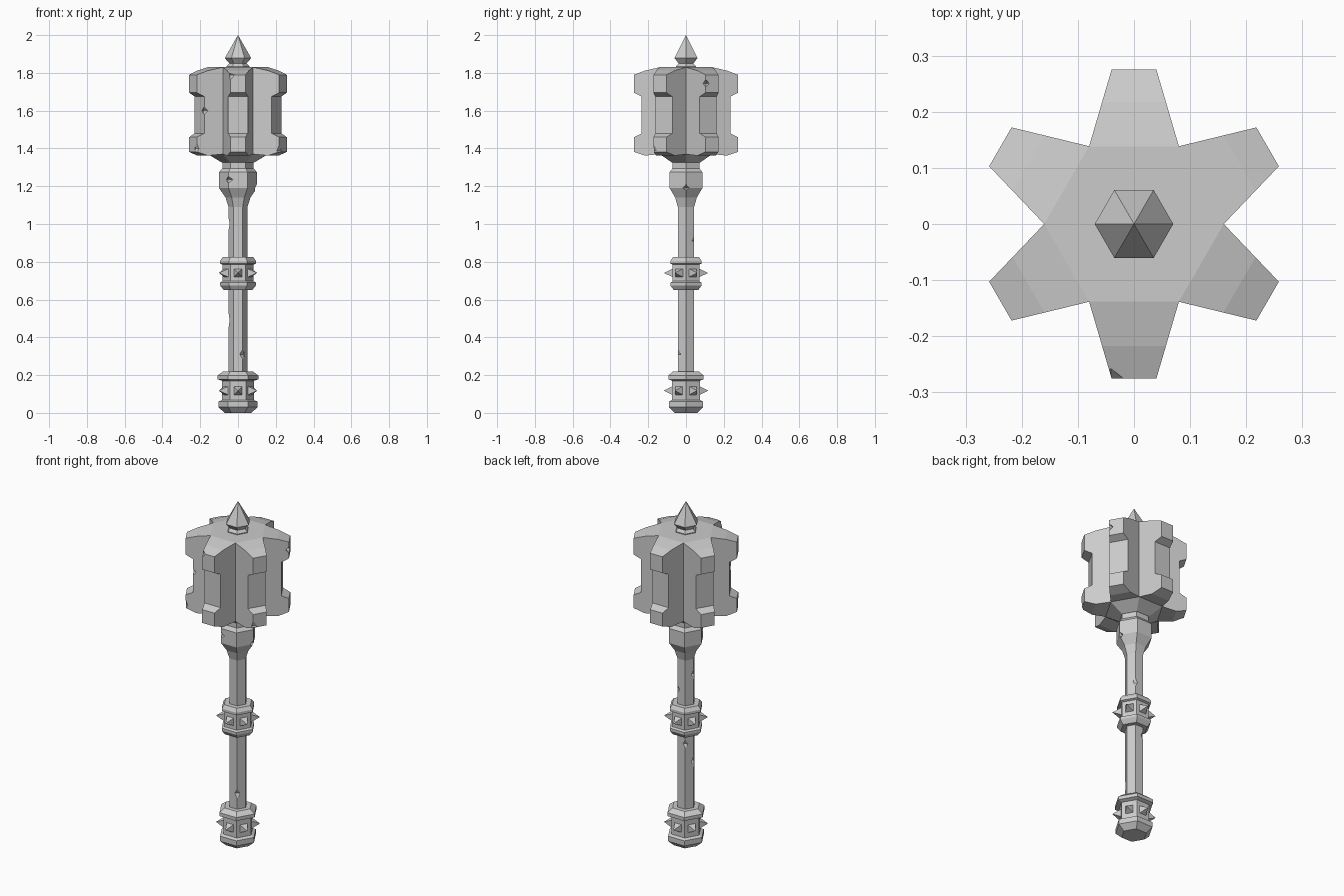
import bpy, bmesh
from math import cos, sin, pi, radians
from mathutils import Matrix, Vector

if "Cube" in bpy.data.objects:
    bpy.data.objects.remove(bpy.data.objects["Cube"])


def finish(name, bm):
    bmesh.ops.remove_doubles(bm, verts=bm.verts, dist=0.0002)
    bmesh.ops.recalc_face_normals(bm, faces=bm.faces)
    me = bpy.data.meshes.new(name)
    bm.to_mesh(me)
    bm.free()
    ob = bpy.data.objects.new(name, me)
    bpy.context.collection.objects.link(ob)
    return ob


def hex_ring(bm, r, z):
    return [bm.verts.new((r * cos(i * pi / 3), r * sin(i * pi / 3), z)) for i in range(6)]


def bridge(bm, a, b):
    for i in range(6):
        j = (i + 1) % 6
        bm.faces.new((a[i], a[j], b[j], b[i]))


def hex_lathe(name, profile):
    bm = bmesh.new()
    rings = [hex_ring(bm, r, z) for r, z in profile]
    for a, b in zip(rings, rings[1:]):
        bridge(bm, a, b)
    bm.faces.new(rings[0])
    bm.faces.new(rings[-1])
    return finish(name, bm)


def studs(name, z, base, tip, half):
    # one square pyramid on each hexagon face
    bm = bmesh.new()
    for k in range(6):
        m = (Matrix.Rotation(radians(30 + 60 * k), 4, 'Z')
             @ Matrix.Translation(((base + tip) / 2, 0, z))
             @ Matrix.Rotation(pi / 2, 4, 'Y') @ Matrix.Rotation(pi / 4, 4, 'Z'))
        bmesh.ops.create_cone(bm, cap_ends=True, segments=4, radius1=half * 2 ** 0.5,
                              radius2=0, depth=tip - base, matrix=m)
    return finish(name, bm)


def chip(ob, nicks):
    # carve small wedge-shaped battle damage: position, half width, half height
    bm = bmesh.new()
    for x, y, z, w, h in nicks:
        out = Vector((x, y, 0)).normalized() * 0.008
        p = [bm.verts.new(Vector((x, y, z)) + out + Vector(d)) for d in
             ((w, 0, 0), (0, w, 0), (-w, 0, 0), (0, -w, 0), (0, 0, h), (0, 0, -h))]
        for i in range(4):
            bm.faces.new((p[i], p[(i + 1) % 4], p[4]))
            bm.faces.new((p[(i + 1) % 4], p[i], p[5]))
    cutter = finish("chip_cutter", bm)
    cutter.hide_render = True
    mod = ob.modifiers.new("chips", 'BOOLEAN')
    mod.operation = 'DIFFERENCE'
    mod.solver = 'EXACT'
    mod.object = cutter
    bpy.context.view_layer.objects.active = ob
    bpy.ops.object.modifier_apply(modifier=mod.name)
    bpy.data.objects.remove(cutter)


# shaft with the collar under the head
shaft = hex_lathe("shaft", [(0.05, 0.1), (0.05, 1.09), (0.066, 1.14), (0.1, 1.19),
                            (0.1, 1.275), (0.082, 1.295), (0.082, 1.35)])
chip(shaft, [(0.025, -0.043, 0.31, 0.026, 0.045), (-0.05, 0, 0.49, 0.024, 0.06),
             (-0.05, 0, 1.0, 0.024, 0.05), (0.025, 0.043, 0.91, 0.024, 0.04),
             (-0.025, 0.043, 0.6, 0.024, 0.04), (-0.05, -0.087, 1.235, 0.035, 0.025),
             (0.1, 0, 1.19, 0.035, 0.025)])

# pommel and grip ring with studs
hex_lathe("pommel", [(0.07, 0), (0.104, 0.03), (0.104, 0.06), (0.085, 0.068), (0.085, 0.17),
                     (0.108, 0.178), (0.108, 0.198), (0.078, 0.22)])
studs("pommel_studs", 0.118, 0.072, 0.117, 0.023)
hex_lathe("grip_ring", [(0.075, 0.65), (0.095, 0.675), (0.095, 0.69), (0.082, 0.697), (0.082, 0.785),
                        (0.095, 0.79), (0.095, 0.805), (0.08, 0.825)])
studs("grip_ring_studs", 0.741, 0.069, 0.117, 0.023)

# flanged head: hexagonal core whose six sides extend into notched flanges
bm = bmesh.new()
bm.faces.new(hex_ring(bm, 0.16, 1.83))
low, base = hex_ring(bm, 0.16, 1.37), hex_ring(bm, 0.085, 1.325)
bridge(bm, base, low)
bm.faces.new(base)
apothem = 0.16 * cos(pi / 6)
flange = [(apothem, 1.83), (0.217, 1.812), (0.275, 1.79), (0.275, 1.695), (0.235, 1.675),
          (0.235, 1.48), (0.275, 1.46), (0.275, 1.382), (0.217, 1.362), (apothem, 1.37)]
for k in range(6):
    rot = Matrix.Rotation(radians(30 + 60 * k), 3, 'Z')
    sides = []
    for s in (-1, 1):
        sides.append([bm.verts.new(rot @ Vector(
            (r, s * (0.08 - 0.04 * (r - apothem) / (0.275 - apothem)), z))) for r, z in flange])
        bm.faces.new(sides[-1])
    a, b = sides
    for i in range(len(flange) - 1):
        bm.faces.new((a[i], a[i + 1], b[i + 1], b[i]))
head = finish("flanged_head", bm)
chip(head, [(-0.178, -0.163, 1.6, 0.035, 0.03), (0.258, 0.103, 1.745, 0.035, 0.025),
            (0.218, -0.172, 1.39, 0.025, 0.05), (-0.218, -0.172, 1.4, 0.025, 0.05),
            (-0.04, -0.275, 1.79, 0.03, 0.04)])

# top spike
hex_lathe("top_spike", [(0.06, 1.82), (0.06, 1.835), (0.045, 1.85), (0.07, 1.878), (0.0005, 2.0)])
